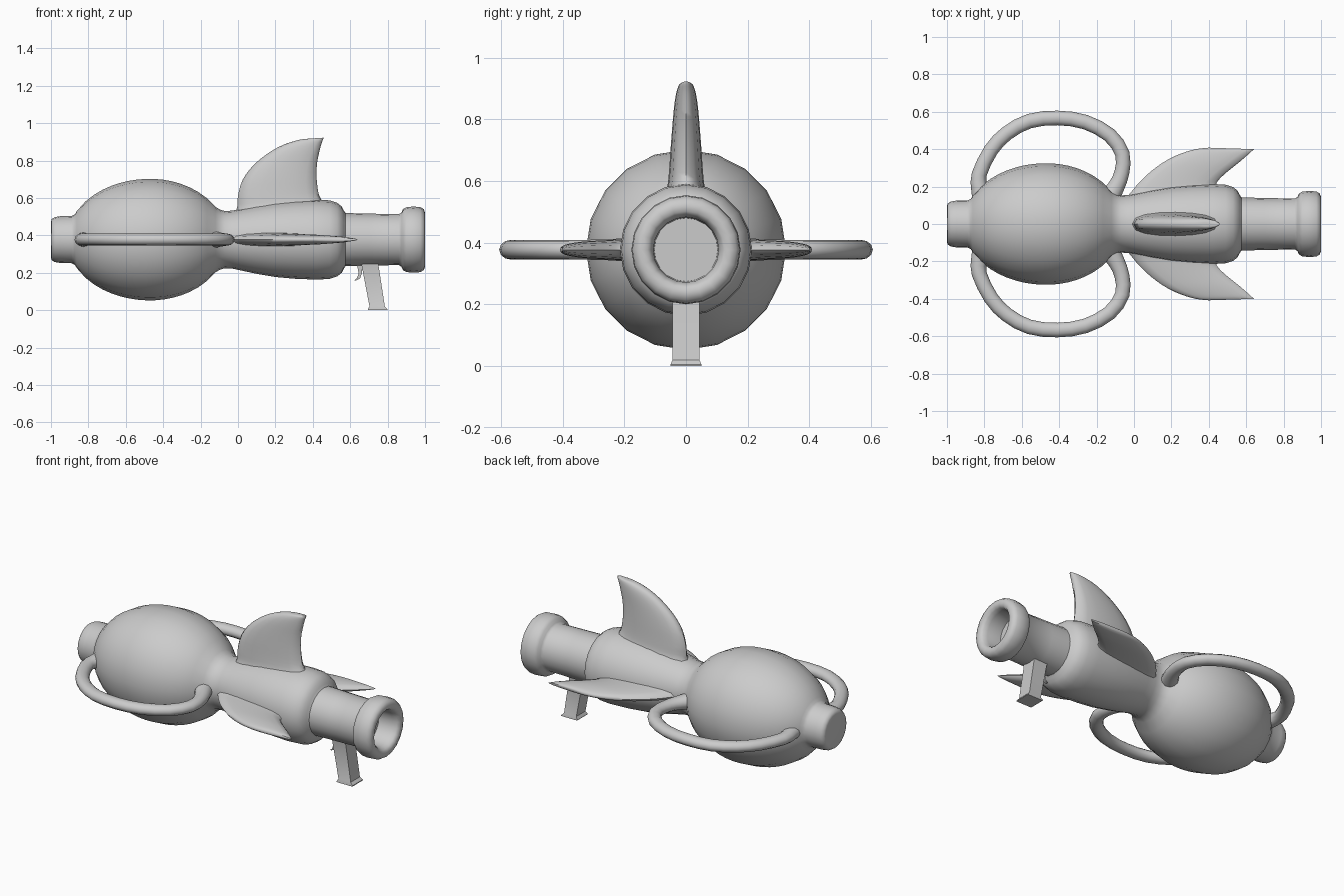
import bpy, bmesh
from math import sin, cos, pi, sqrt
from mathutils import Vector

ZC = 0.377  # height of the main axis


def loft(name, rings, angle=35):
    """Skin a list of equal-length point rings and cap both ends."""
    bm = bmesh.new()
    vr = [[bm.verts.new(p) for p in ring] for ring in rings]
    n = len(vr[0])
    for a, b in zip(vr, vr[1:]):
        for i in range(n):
            j = (i + 1) % n
            bm.faces.new((a[i], a[j], b[j], b[i]))
    bm.faces.new(vr[0][::-1])
    bm.faces.new(vr[-1])
    bmesh.ops.recalc_face_normals(bm, faces=bm.faces)
    me = bpy.data.meshes.new(name)
    bm.to_mesh(me)
    bm.free()
    ob = bpy.data.objects.new(name, me)
    bpy.context.collection.objects.link(ob)
    bpy.ops.object.select_all(action='DESELECT')
    ob.select_set(True)
    bpy.context.view_layer.objects.active = ob
    bpy.ops.object.shade_smooth_by_angle(angle=angle * pi / 180)
    return ob


def lathe(name, profile, sides=20):
    return loft(name, [[(x, r * cos(2 * pi * i / sides), ZC + r * sin(2 * pi * i / sides))
                        for i in range(sides)] for x, r in profile], 50)


def spline(pts, steps=4):
    """Catmull-Rom resampling of tuples of any size."""
    p = [Vector(q) for q in pts]
    p = [2 * p[0] - p[1]] + p + [2 * p[-1] - p[-2]]
    out = []
    for a, b, c, d in zip(p, p[1:], p[2:], p[3:]):
        for k in range(steps):
            t = k / steps
            out.append(0.5 * (2 * b + (c - a) * t + (2 * a - 5 * b + 4 * c - d) * t * t
                              + (3 * b - a - 3 * c + d) * t ** 3))
    return out + [p[-2]]


# Main shell: tail cap, egg-shaped bulb, waist, housing, barrel, muzzle, bore
bulb = []
for k in range(17):
    x = -0.862 + k * (0.742 / 16)
    a = 0.444 if x < -0.47 else 0.415
    bulb.append((x, 0.325 * sqrt(1 - ((x + 0.47) / a) ** 2)))
shell = [(-1.0, 0.095), (-0.996, 0.11), (-0.98, 0.12), (-0.95, 0.125), (-0.89, 0.126),
         (-0.872, 0.135)] + bulb
shell += [(-0.095, 0.16), (-0.07, 0.153), (-0.03, 0.155), (0.03, 0.168), (0.1, 0.183),
          (0.2, 0.2), (0.3, 0.209), (0.42, 0.214), (0.49, 0.21), (0.53, 0.197), (0.555, 0.177),
          (0.566, 0.155), (0.575, 0.142), (0.7, 0.139), (0.86, 0.136), (0.874, 0.145),
          (0.882, 0.163), (0.9, 0.173), (0.935, 0.177), (0.975, 0.174), (0.993, 0.163),
          (1.0, 0.145), (0.998, 0.125), (0.985, 0.113), (0.96, 0.106), (0.87, 0.103)]
lathe("shell", shell)


# Fins: stations of (leading x, trailing x, lead span, trail span, half thickness)
def fin(name, stations, to_world, n=16):
    rings = []
    for x0, x1, s0, s1, t in spline(stations, 3):
        ring = []
        for i in range(n):
            a = 2 * pi * i / n
            u = 0.5 - 0.5 * cos(a)
            w = t * (1 if sin(a) >= 0 else -1) * abs(sin(a)) ** 0.8
            ring.append(to_world(x0 + (x1 - x0) * u, w, s0 + (s1 - s0) * u))
        rings.append(ring)
    return loft(name, rings, 60)


top_fin = [(-0.03, 0.47, 0.12, 0.17, 0.085), (-0.005, 0.45, 0.17, 0.205, 0.064),
           (0.0, 0.43, 0.235, 0.25, 0.056), (0.025, 0.42, 0.32, 0.335, 0.05),
           (0.085, 0.423, 0.4, 0.41, 0.044), (0.17, 0.435, 0.468, 0.47, 0.038),
           (0.25, 0.446, 0.51, 0.512, 0.031), (0.33, 0.455, 0.534, 0.536, 0.022),
           (0.38, 0.458, 0.54, 0.545, 0.012)]
fin("top_fin", top_fin, lambda x, w, s: (x, w, ZC + s))

side_fin = [(-0.06, 0.46, 0.12, 0.17, 0.05), (-0.02, 0.44, 0.165, 0.205, 0.037),
            (0.03, 0.448, 0.225, 0.23, 0.033), (0.095, 0.49, 0.285, 0.272, 0.03),
            (0.17, 0.55, 0.338, 0.32, 0.027), (0.25, 0.595, 0.376, 0.358, 0.022),
            (0.33, 0.625, 0.4, 0.385, 0.016), (0.4, 0.642, 0.408, 0.4, 0.008)]
# Side handle loops: (x, y, half width, half height)
handle = [(-0.80, 0.10, 0.06, 0.05), (-0.825, 0.19, 0.046, 0.038), (-0.828, 0.265, 0.04, 0.033),
          (-0.765, 0.395, 0.039, 0.032), (-0.68, 0.485, 0.039, 0.032), (-0.56, 0.55, 0.039, 0.032),
          (-0.41, 0.567, 0.039, 0.032), (-0.26, 0.545, 0.039, 0.032), (-0.13, 0.475, 0.039, 0.032),
          (-0.062, 0.375, 0.039, 0.032), (-0.065, 0.275, 0.04, 0.033), (-0.095, 0.2, 0.045, 0.038),
          (-0.15, 0.11, 0.06, 0.05)]
for sgn, label in ((1, "back"), (-1, "front")):
    fin(label + "_fin", side_fin, lambda x, w, s: (x, sgn * s, ZC + w))
    pts = spline(handle, 2)
    rings = []
    for i, q in enumerate(pts):
        d = (pts[min(i + 1, len(pts) - 1)] - pts[max(i - 1, 0)])
        d = Vector((d[0], d[1])).normalized()
        rings.append([(q[0] - d.y * q[2] * cos(2 * pi * k / 12),
                       sgn * (q[1] + d.x * q[2] * cos(2 * pi * k / 12)),
                       ZC + q[3] * sin(2 * pi * k / 12)) for k in range(12)])
    loft(label + "_handle_loop", rings, 60)


# Grip and trigger: rectangular sections (x0, x1, half width, z)
def box_loft(name, secs, angle=30):
    return loft(name, [[(a, -w, z), (b, -w, z), (b, w, z), (a, w, z)]
                       for a, b, w, z in secs], angle)


box_loft("grip", [(0.645, 0.75, 0.05, 0.27), (0.662, 0.752, 0.044, 0.235),
                  (0.703, 0.785, 0.044, 0.02), (0.694, 0.80, 0.05, 0.005),
                  (0.694, 0.80, 0.05, 0.0)])
box_loft("trigger", [(0.63, 0.675, 0.012, 0.26), (0.64, 0.665, 0.011, 0.225),
                     (0.645, 0.662, 0.01, 0.195), (0.635, 0.653, 0.009, 0.17),
                     (0.62, 0.63, 0.008, 0.158)], 60)
